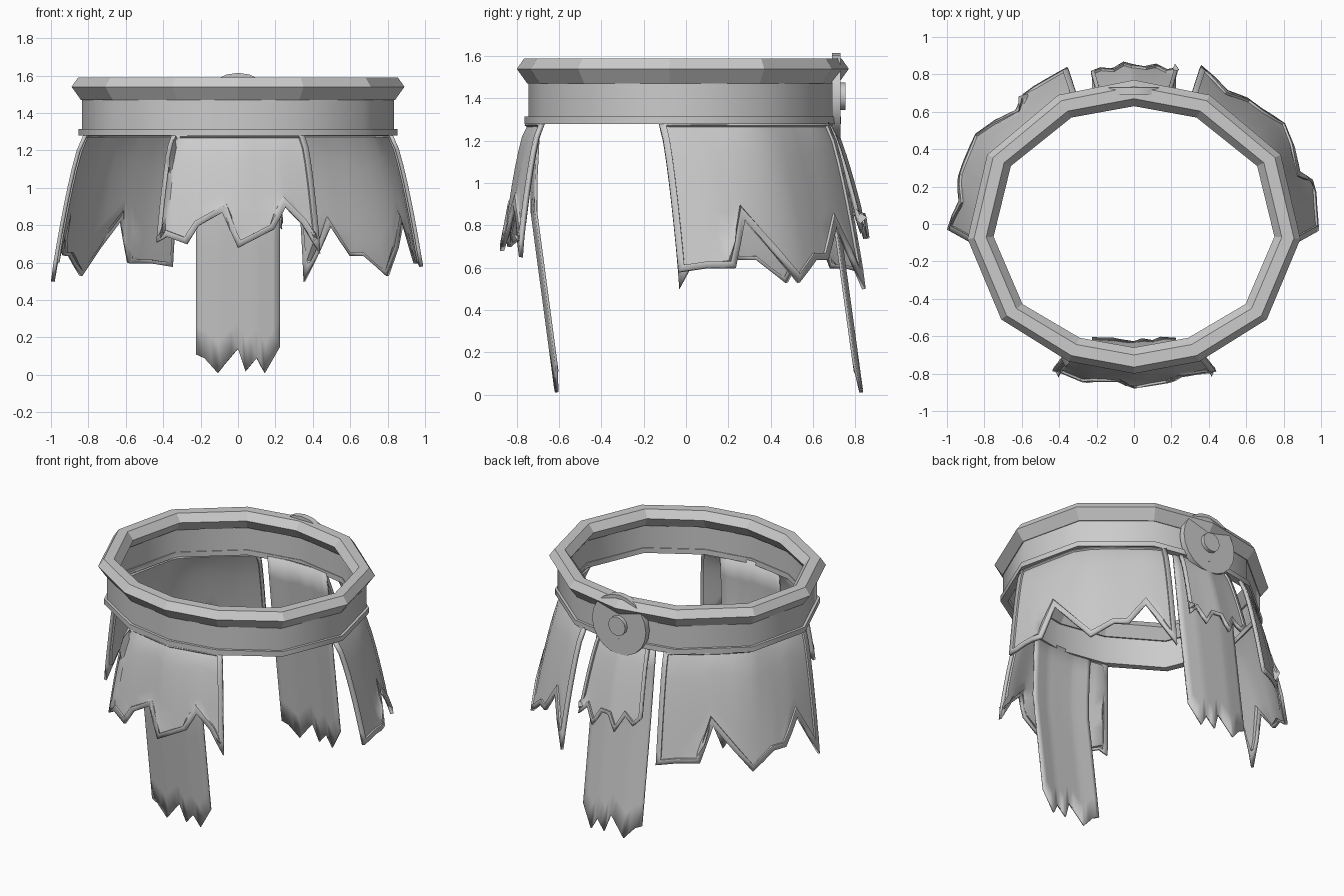
import bpy, bmesh, math
from mathutils import Vector, Matrix

cube = bpy.data.objects.get("Cube")
if cube:
    bpy.data.objects.remove(cube)

grey = bpy.data.materials.new("plain_grey")
grey.use_nodes = True
grey.diffuse_color = (0.6, 0.6, 0.6, 1)
grey.node_tree.nodes["Principled BSDF"].inputs["Base Color"].default_value = (0.6, 0.6, 0.6, 1)


def finish(name, bm, smooth=None):
    mesh = bpy.data.meshes.new(name)
    bm.to_mesh(mesh)
    bm.free()
    mesh.materials.append(grey)
    obj = bpy.data.objects.new(name, mesh)
    bpy.context.collection.objects.link(obj)
    if smooth:
        bpy.ops.object.select_all(action='DESELECT')
        obj.select_set(True)
        bpy.context.view_layer.objects.active = obj
        bpy.ops.object.shade_smooth_by_angle(angle=math.radians(smooth))
    return obj


def mirror(points):
    return [(-x, y) for x, y in points]


def symmetric(half):
    """Left half from x < 0 up to x = 0, completed on the other side."""
    return half + mirror(half[-2::-1])


# Waist outline: twelve corners, slightly egg-shaped
right_side = [(0.35, -0.735), (0.71, -0.51), (0.89, -0.08), (0.785, 0.37), (0.405, 0.69)]
outline = [(0, -0.8)] + right_side + [(0, 0.77)] + mirror(right_side[::-1])


def hoop(name, profile, smooth=None):
    """Sweep a closed (inset, height) profile round the waist outline."""
    bm = bmesh.new()
    loops = []
    for p in outline:
        p = Vector(p)
        loops.append([bm.verts.new((*(p - p.normalized() * d), z)) for d, z in profile])
    n = len(profile)
    for i, a in enumerate(loops):
        b = loops[(i + 1) % len(loops)]
        for j in range(n):
            k = (j + 1) % n
            bm.faces.new((a[j], b[j], b[k], a[k]))
    bmesh.ops.recalc_face_normals(bm, faces=bm.faces)
    return finish(name, bm, smooth)


hoop("belt_top_ring", [(0.035, 1.59), (0, 1.54), (0.05, 1.47), (0.09, 1.47), (0.14, 1.54), (0.1, 1.59)])
hoop("belt_band", [(0.055, 1.48), (0.055, 1.3), (0.08, 1.3), (0.08, 1.48)], 40)
hoop("belt_lower_rim", [(0.037, 1.28), (0.037, 1.315), (0.085, 1.315), (0.085, 1.28)], 40)


def along(points, u):
    """Point at fraction u of a polyline's length."""
    pts = [Vector(p) for p in points]
    lengths = [(b - a).length for a, b in zip(pts, pts[1:])]
    d = u * sum(lengths)
    for a, b, l in zip(pts, pts[1:], lengths):
        if d <= l + 1e-6:
            return a.lerp(b, d / l)
        d -= l
    return pts[-1]


def surface(sections, u, z, ease):
    """Blend horizontal sections, listed from top to bottom."""
    for (z0, a), (z1, b) in zip(sections, sections[1:]):
        if z >= z1 or z1 == sections[-1][0]:
            s = min(max((z0 - z) / (z0 - z1), 0), 1) ** ease
            return Vector((*along(a, u).lerp(along(b, u), s), z))


def torn_panel(name, sections, hem, ease=1.0, thickness=0.02, border=0.03, rows=8):
    """Curved sheet with a ragged hem of (fraction, height) points."""
    cols = []
    for (u0, z0), (u1, z1) in zip(hem, hem[1:]):
        cols += [(u0, z0), ((u0 + u1) / 2, (z0 + z1) / 2)]
    cols.append(hem[-1])
    top = sections[0][0]
    bm = bmesh.new()
    grid = [[bm.verts.new(surface(sections, u, top + (z - top) * r / rows, ease))
             for r in range(rows + 1)] for u, z in cols]
    for a, b in zip(grid, grid[1:]):
        for r in range(rows):
            bm.faces.new((a[r], a[r + 1], b[r + 1], b[r]))
    bm.normal_update()
    if sum(f.normal.xy.dot(f.calc_center_median().xy) for f in bm.faces) < 0:
        bmesh.ops.reverse_faces(bm, faces=bm.faces)
    # Raised border round the sheet
    if border:
        bmesh.ops.inset_region(bm, faces=bm.faces[:], thickness=border, use_boundary=True,
                               use_even_offset=True)
        bm.normal_update()
        rim = {v for e in bm.edges if e.is_boundary for v in e.verts}
        edge_faces = [f for f in bm.faces if any(v in rim for v in f.verts)]
        walls = bmesh.ops.inset_region(bm, faces=[f for f in bm.faces if f not in edge_faces],
                                       thickness=0.002, depth=-0.012)
    obj = finish(name, bm, 40)
    solid = obj.modifiers.new("thickness", 'SOLIDIFY')
    solid.thickness = thickness
    solid.offset = -1
    return obj


# Front apron plate
torn_panel("front_plate", [
    (1.3, symmetric([(-0.35, -0.68), (0, -0.75)])),
    (0.68, symmetric([(-0.44, -0.79), (-0.25, -0.86), (0, -0.88)]))],
    [(0, 0.71), (0.06, 0.74), (0.19, 0.7), (0.26, 0.8), (0.4, 0.87), (0.5, 0.68),
     (0.72, 0.78), (0.8, 0.9), (0.9, 0.81), (1, 0.65)], ease=0.6)

# Hip plates: the same torn hem, running opposite ways on the two sides
hip_top = [(0.82, -0.13), (0.81, -0.05), (0.73, 0.33), (0.6, 0.46), (0.37, 0.64), (0.3, 0.67)]
hip_hem = [(1.0, -0.03), (0.99, 0.19), (0.935, 0.35), (0.82, 0.53), (0.72, 0.62),
           (0.53, 0.76), (0.36, 0.85)]
hip_tears = [(0, 0.58), (0.12, 0.6), (0.24, 0.6), (0.31, 0.83), (0.53, 0.53), (0.66, 0.64),
             (0.74, 0.64), (0.84, 0.8), (1, 0.5)]
torn_panel("left_hip_plate", [(1.3, hip_top), (0.52, hip_hem)], hip_tears, ease=0.7)
torn_panel("right_hip_plate", [(1.3, mirror(hip_top)), (0.52, mirror(hip_hem))],
           [(1 - u, z) for u, z in reversed(hip_tears)], ease=0.7)

# Back plate
torn_panel("back_plate", [
    (1.3, symmetric([(-0.19, 0.67), (0, 0.7)])),
    (0.73, symmetric([(-0.24, 0.85), (-0.12, 0.86), (0, 0.88)]))],
    [(0, 0.86), (0.12, 0.8), (0.25, 0.85), (0.38, 0.74), (0.5, 0.84), (0.62, 0.84),
     (0.75, 0.74), (0.88, 0.84), (1, 0.78)], ease=0.75, border=0.02)

# Long cloth strips
cloth_tears = [(0, 0.11), (0.1, 0.09), (0.26, 0.01), (0.35, 0.06), (0.5, 0.14), (0.59, 0.02),
               (0.72, 0.09), (0.82, 0.01), (1, 0.15)]


def strip(y, bow):
    return symmetric([(-0.225, y), (-0.1, y + bow), (0, y + bow)])


torn_panel("front_cloth", [(1.3, strip(-0.7, -0.02)), (0.9, strip(-0.72, -0.02)),
                           (0, strip(-0.6, -0.02))], cloth_tears, thickness=0.012, border=0)
torn_panel("back_cloth", [(1.3, strip(0.65, 0.02)), (0.8, strip(0.71, 0.02)),
                          (0, strip(0.82, 0.02))], cloth_tears, thickness=0.012, border=0)


# Round clasp and stud at the back
def disc(name, radius, y0, y1, sides):
    bm = bmesh.new()
    bmesh.ops.create_cone(
        bm, cap_ends=True, segments=sides, radius1=radius, radius2=radius, depth=y1 - y0,
        matrix=Matrix.Translation((0, (y0 + y1) / 2, 1.41)) @ Matrix.Rotation(math.pi / 2, 4, 'X'))
    return finish(name, bm, 40)


disc("back_clasp", 0.205, 0.69, 0.73, 20)
disc("clasp_stud", 0.065, 0.72, 0.755, 12)
